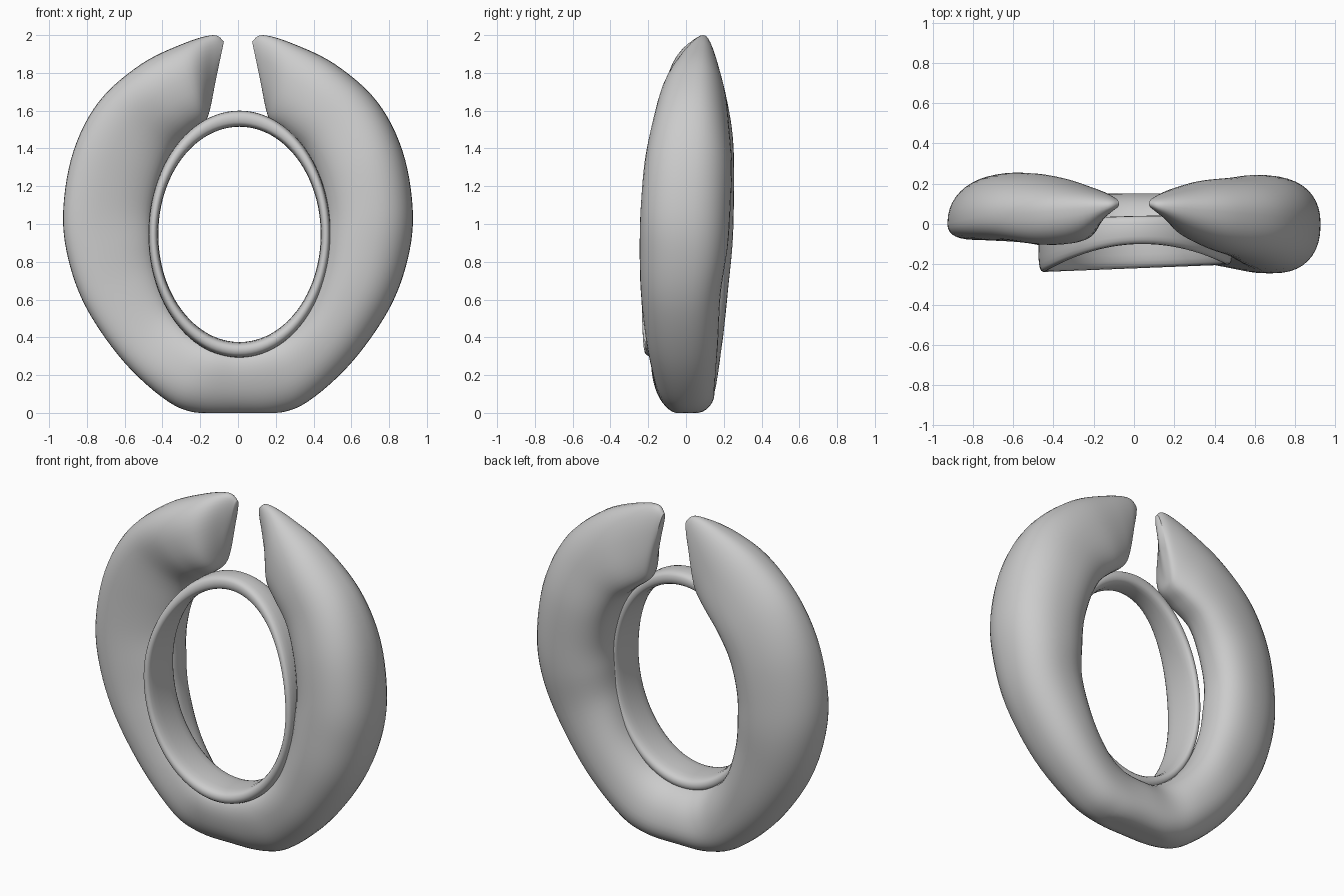
import bpy
import bmesh
from math import sin, cos, pi, copysign
from mathutils import Vector

cube = bpy.data.objects.get("Cube")
if cube:
    bpy.data.objects.remove(cube, do_unlink=True)

# One plain material for the whole piece
grey = bpy.data.materials.new("soft_grey")
grey.use_nodes = True
colour = (0.6, 0.6, 0.6, 1)
grey.diffuse_color = colour
grey.node_tree.nodes["Principled BSDF"].inputs["Base Color"].default_value = colour


def spow(value, power):
    """Signed power, used for rounded-box sections."""
    return copysign(abs(value) ** power, value)


def smooth_path(keys, steps):
    """Catmull-Rom interpolation through keys of any dimension."""
    rows = []
    last = len(keys) - 1
    for i in range(last):
        a, b, c, d = (keys[max(0, min(last, i + k))] for k in (-1, 0, 1, 2))
        for s in range(steps):
            t = s / steps
            rows.append(b + ((c - a) * t + (a * 2 - b * 5 + c * 4 - d) * t ** 2
                             + (b * 3 - a - c * 3 + d) * t ** 3) / 2)
    rows.append(keys[last])
    return rows


def loft(name, loops, closed):
    """Skin a row of equal loops, capping the ends when it is open."""
    bm = bmesh.new()
    rings = [[bm.verts.new(p) for p in loop] for loop in loops]
    pairs = list(zip(rings, rings[1:]))
    if closed:
        pairs.append((rings[-1], rings[0]))
    for one, two in pairs:
        for j in range(len(one)):
            k = (j + 1) % len(one)
            bm.faces.new((one[j], one[k], two[k], two[j]))
    if not closed:
        bm.faces.new(rings[0])
        bm.faces.new(rings[-1])
    bmesh.ops.recalc_face_normals(bm, faces=bm.faces)
    mesh = bpy.data.meshes.new(name)
    bm.to_mesh(mesh)
    bm.free()
    mesh.materials.append(grey)
    obj = bpy.data.objects.new(name, mesh)
    bpy.context.collection.objects.link(obj)
    bpy.ops.object.select_all(action="DESELECT")
    bpy.context.view_layer.objects.active = obj
    obj.select_set(True)
    bpy.ops.object.shade_smooth_by_angle(angle=pi / 3)
    return obj


# Outline of one arm from base to tip: outer x, outer z, inner x, inner z
outline = [
    (0, -.01, 0, .33), (.2, -.003, .13, .35), (.37, .06, .25, .42),
    (.6, .265, .36, .56), (.8, .55, .43, .76), (.9, .82, .45, .93),
    (.925, 1.08, .45, 1.08), (.87, 1.39, .41, 1.25), (.735, 1.65, .34, 1.39),
    (.515, 1.845, .25, 1.48), (.285, 1.957, .178, 1.54), (.13, 2, .15, 1.6),
    (.075, 1.965, .12, 1.75)]

# Outer edge y, inner edge y, front depth, back depth at each station
base = [(-.005, -.085, .125, .19)] * 2
tip = [(.09, .11, .06, .055), (.1, .11, .025, .025)]
left_depth = base + [
    (-.005, -.06, .15, .185), (-.01, -.03, .195, .19), (-.01, -.02, .225, .2),
    (0, 0, .245, .22), (0, .02, .25, .225), (.015, .05, .25, .21),
    (.035, .08, .23, .17), (.055, .1, .2, .135), (.075, .1, .135, .095)] + tip
right_depth = base + [
    (-.01, -.02, .125, .185), (-.005, .04, .11, .18), (0, .07, .11, .185),
    (0, .08, .11, .2), (0, .09, .11, .2), (.015, .1, .125, .19),
    (.04, .125, .155, .155), (.055, .115, .185, .13),
    (.075, .1, .16, .095)] + tip


def stations(depth, side):
    rows = []
    for (ox, oz, ix, iz), d in zip(outline, depth):
        rows.append(Vector((ox * side, oz, ix * side, iz) + d))
    return rows


def section(row, count=40):
    """Rounded slice, slightly blunter toward the inner edge."""
    ox, oz, ix, iz, oy, iy, front, back = row
    loop = []
    for j in range(count):
        a = 2 * pi * j / count
        u = (1 - spow(cos(a), .9)) / 2
        s = spow(sin(a), .87 - .12 * u)
        y = oy + (iy - oy) * u + s * (back if s > 0 else front)
        loop.append((ox + (ix - ox) * u, y, max(0, oz + (iz - oz) * u)))
    return loop


# Open crescent body, swept from the right tip through the base to the left tip
keys = stations(right_depth, -1)[:0:-1] + stations(left_depth, 1)
loft("crescent_body", [section(r) for r in smooth_path(keys, 6)], False)

# Oval inner band, its front rim dipping back toward the top
band = []
for i in range(96):
    a = 2 * pi * i / 96
    rise = max(0, sin(a))
    front = -.22 + .018 * cos(a) + .12 * rise ** 2
    back = .025 + .01 * cos(a) + .015 * rise ** 2
    loop = []
    for j in range(20):
        b = 2 * pi * j / 20
        r = spow(cos(b), .7) / 2 + .5
        y = (front + back) / 2 + (back - front) / 2 * spow(sin(b), .7)
        loop.append((.008 + (.43 + .053 * r) * cos(a), y,
                     .945 + (.57 + .085 * r) * sin(a)))
    band.append(loop)
loft("inner_band", band, True)
